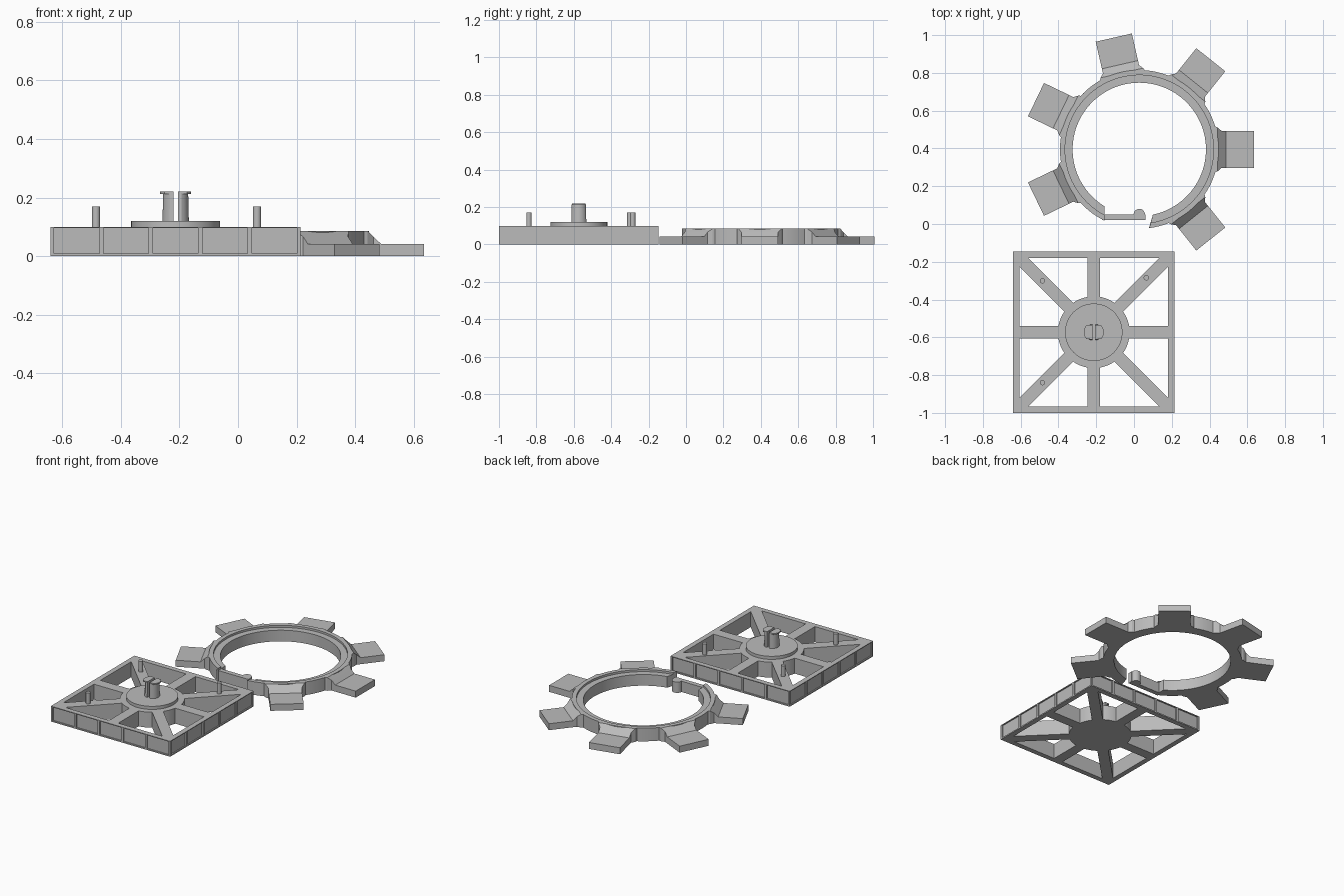
import bpy, bmesh, math
from mathutils import Matrix, Vector

cube = bpy.data.objects.get("Cube")
if cube:
    bpy.data.objects.remove(cube, do_unlink=True)

grey = bpy.data.materials.new("light_grey")
grey.use_nodes = True
colour = (0.5, 0.5, 0.5, 1)
grey.diffuse_color = colour
grey.node_tree.nodes["Principled BSDF"].inputs["Base Color"].default_value = colour

BASE = Vector((-0.213, -0.573, 0))
HALF, HEIGHT, WALL = 0.427, 0.1, 0.033
RING = Vector((0.028, 0.395, 0))
RING_H, TOOTH_H = 0.085, 0.042


def finish(bm, name, loc):
    bmesh.ops.recalc_face_normals(bm, faces=bm.faces)
    mesh = bpy.data.meshes.new(name)
    bm.to_mesh(mesh)
    bm.free()
    obj = bpy.data.objects.new(name, mesh)
    bpy.context.collection.objects.link(obj)
    obj.location = loc
    mesh.materials.append(grey)
    return obj


def smooth(obj):
    bpy.ops.object.select_all(action="DESELECT")
    obj.select_set(True)
    bpy.context.view_layer.objects.active = obj
    bpy.ops.object.shade_smooth_by_angle(angle=math.radians(30))


def prism(bm, outline, z0, z1, shrink=1.0):
    """Extrude a flat outline upwards, optionally tapering it."""
    low = [bm.verts.new((x, y, z0)) for x, y in outline]
    top = [bm.verts.new((x * shrink, y * shrink, z1)) for x, y in outline]
    bm.faces.new(low[::-1])
    bm.faces.new(top)
    for i in range(len(low)):
        j = (i + 1) % len(low)
        bm.faces.new((low[i], low[j], top[j], top[i]))


def box(bm, x0, x1, y0, y1, z0, z1):
    prism(bm, [(x0, y0), (x1, y0), (x1, y1), (x0, y1)], z0, z1)


def arc(r, a0, a1, n):
    return [(r * math.cos(a0 + (a1 - a0) * i / n),
             r * math.sin(a0 + (a1 - a0) * i / n)) for i in range(n + 1)]


# Square frame with eight spokes and a round hub
bm = bmesh.new()
box(bm, -HALF, HALF, -HALF, HALF, 0, HEIGHT)
frame = finish(bm, "spoked_frame", BASE)

# Cutters: eight openings between spokes, five shallow panels per side
bm = bmesh.new()
hub_r, inner = 0.19, HALF - WALL
edge = math.asin(WALL / hub_r)
hole = arc(hub_r, math.pi / 4 - edge, edge, 8)
hole += [(inner, WALL), (inner, inner - WALL * math.sqrt(2))]
for k in range(4):
    turn = Matrix.Rotation(k * math.pi / 2, 2)
    for flip in (1, -1):
        pts = [turn @ Vector((x, y * flip)) for x, y in hole]
        prism(bm, pts, -0.05, HEIGHT + 0.05)
    for i in range(-2, 3):
        mid = i * 0.169
        corners = [(mid - 0.077, -HALF - 0.02), (mid + 0.077, -HALF - 0.02),
                   (mid + 0.077, -HALF + 0.008), (mid - 0.077, -HALF + 0.008)]
        prism(bm, [turn @ Vector(c) for c in corners], 0.008, HEIGHT - 0.005)
cutter = finish(bm, "frame_cutter", BASE)
cutter.hide_render = True
cutter.hide_viewport = True
cut = frame.modifiers.new("openings", "BOOLEAN")
cut.operation = "DIFFERENCE"
cut.solver = "EXACT"
cut.object = cutter
bpy.context.view_layer.objects.active = frame
frame.select_set(True)
bpy.ops.object.modifier_apply(modifier=cut.name)
bpy.data.objects.remove(cutter, do_unlink=True)
smooth(frame)

# Hub disc
bm = bmesh.new()
prism(bm, arc(0.152, 0, math.tau, 64)[:-1], HEIGHT, 0.12)
smooth(finish(bm, "hub_disc", BASE))

# Split snap pin with a lip, one half on each side of the slot
for side, name in ((1, "left"), (-1, "right")):
    bm = bmesh.new()
    for r, flat, z0, z1, shrink in ((0.045, 0.04, 0.12, 0.215, 0.95),
                                    (0.053, 0.037, 0.212, 0.22, 1)):
        a = math.asin(flat / r)
        half = [(0.008, -flat)] + arc(r, -a, a, 12) + [(0.008, flat)]
        prism(bm, [(x * side, y) for x, y in half], z0, z1, shrink)
    smooth(finish(bm, "snap_pin_" + name, BASE))

# Locating pegs
for i, (x, y) in enumerate(((-0.272, 0.272), (0.278, 0.288), (-0.272, -0.267))):
    bm = bmesh.new()
    prism(bm, arc(0.014, 0, math.tau, 24)[:-1], HEIGHT - 0.01, 0.17)
    smooth(finish(bm, f"peg_{i + 1}", BASE + Vector((x, y, 0))))

# Open ring with an inner step; its end angles depend on the radius
profile = [(0.353, 0), (0.42, 0), (0.42, RING_H), (0.393, RING_H),
           (0.393, 0.072), (0.353, 0.072)]
bm = bmesh.new()
steps = 96
loops = []
for i in range(steps + 1):
    loop = []
    for r, z in profile:
        start = math.radians(-78.2 - 4.8 * (r - 0.353) / 0.067)
        end = math.tau - math.acos(-0.183 / r)
        a = start + (end - start) * i / steps
        loop.append(bm.verts.new((r * math.cos(a), r * math.sin(a), z)))
    loops.append(loop)
for a, b in zip(loops, loops[1:]):
    for j in range(len(profile)):
        k = (j + 1) % len(profile)
        bm.faces.new((a[j], a[k], b[k], b[j]))
bm.faces.new(loops[0])
bm.faces.new(loops[-1][::-1])
smooth(finish(bm, "open_ring", RING))

# Teeth: flared sloping root, then a flat low paddle
sections = [(0.4, 0.122, RING_H), (0.415, 0.116, RING_H),
            (0.435, 0.098, 0.066), (0.46, 0.098, TOOTH_H), (0.607, 0.098, TOOTH_H)]
for k in (0, 1, 2, 3, 4, 6):
    bm = bmesh.new()
    rows = [[bm.verts.new(c) for c in ((r, -w, 0), (r, w, 0), (r, w, h), (r, -w, h))]
            for r, w, h in sections]
    for a, b in zip(rows, rows[1:]):
        for j in range(4):
            bm.faces.new((a[j], a[(j + 1) % 4], b[(j + 1) % 4], b[j]))
    bm.faces.new(rows[0])
    bm.faces.new(rows[-1])
    bmesh.ops.rotate(bm, verts=bm.verts, matrix=Matrix.Rotation(k * math.tau / 7, 3, "Z"))
    finish(bm, f"tooth_{k + 1}", RING)

# Latch arm bridging the gap, with a round catch
bm = bmesh.new()
box(bm, -0.17, 0.06, 0.02, 0.05, 0, 0.07)
finish(bm, "latch_arm", (0, 0, 0))
bm = bmesh.new()
prism(bm, arc(0.03, 0, math.pi, 24), 0, 0.07)
smooth(finish(bm, "latch_catch", (0.028, 0.05, 0)))
